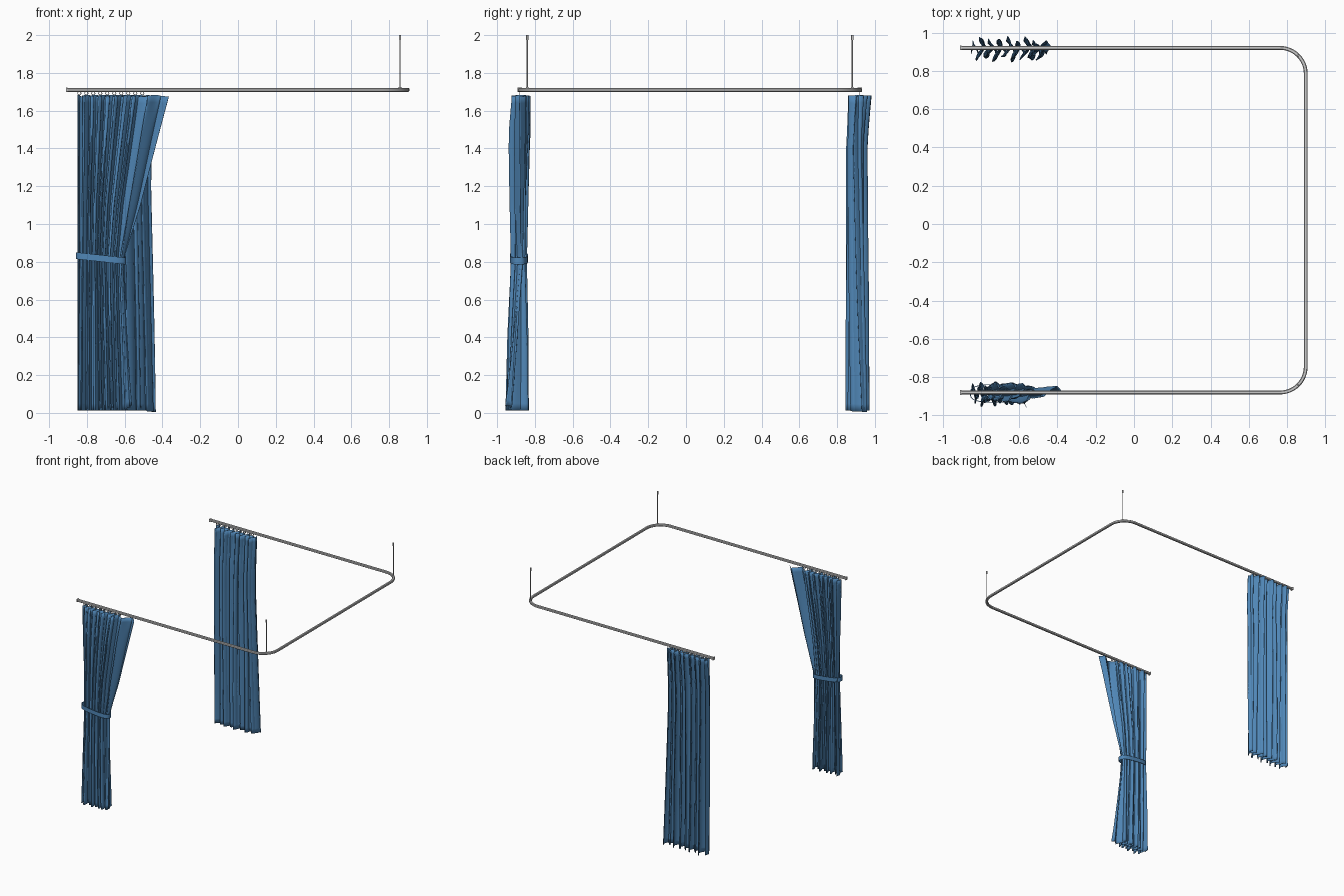
import bpy, bmesh, math
from mathutils import Vector

if "Cube" in bpy.data.objects:
    bpy.data.objects.remove(bpy.data.objects["Cube"])

BLUE = bpy.data.materials.new("blue_cloth")
BLUE.diffuse_color = (0.08, 0.24, 0.47, 1)
BLUE.use_nodes = True
BLUE.node_tree.nodes["Principled BSDF"].inputs["Base Color"].default_value = BLUE.diffuse_color


def make(name, bm, mat=None, smooth=True):
    bmesh.ops.recalc_face_normals(bm, faces=bm.faces)
    me = bpy.data.meshes.new(name)
    bm.to_mesh(me)
    bm.free()
    ob = bpy.data.objects.new(name, me)
    bpy.context.collection.objects.link(ob)
    if mat:
        me.materials.append(mat)
    if smooth:
        bpy.ops.object.select_all(action='DESELECT')
        ob.select_set(True)
        bpy.context.view_layer.objects.active = ob
        bpy.ops.object.shade_smooth_by_angle(angle=math.radians(40))
    return ob


def sweep(bm, path, profile, closed=False):
    """Sweep a (side, up) profile along a path of near-horizontal points."""
    n, m, rings = len(path), len(profile), []
    for i, p in enumerate(path):
        a = path[(i - 1) % n] if closed else path[max(i - 1, 0)]
        b = path[(i + 1) % n] if closed else path[min(i + 1, n - 1)]
        t = b - a
        side = Vector((t.y, -t.x, 0)).normalized()
        rings.append([bm.verts.new(p + side * s + Vector((0, 0, u))) for s, u in profile])
    for i in range(n if closed else n - 1):
        r, q = rings[i], rings[(i + 1) % n]
        for j in range(m):
            bm.faces.new((r[j], r[(j + 1) % m], q[(j + 1) % m], q[j]))
    if not closed:
        bm.faces.new(rings[0])
        bm.faces.new(rings[-1])


def lerp_table(table, z):
    """Smoothly interpolate (z, value) pairs listed from bottom to top."""
    for (z0, a), (z1, b) in zip(table, table[1:]):
        if z <= z1:
            t = max(0, (z - z0) / (z1 - z0))
            return a + (b - a) * t
    return table[-1][1]


# U-shaped rail with rounded corners
Z, YF, YB, XR, R = 1.71, -0.88, 0.92, 0.897, 0.135
path = [Vector((-0.905, YF, Z))]
for cy, a0 in ((YF + R, -90), (YB - R, 0)):
    for k in range(13):
        a = math.radians(a0 + 7.5 * k)
        path.append(Vector((XR - R + R * math.cos(a), cy + R * math.sin(a), Z)))
path.append(Vector((-0.905, YB, Z)))
h, c = 0.010, 0.006
bm = bmesh.new()
sweep(bm, path, [(-h, -c), (-c, -h), (c, -h), (h, -c), (h, c), (c, h), (-c, h), (-h, c)])
make("curtain_rail", bm)

# Rail end caps
for label, y in (("front", YF), ("back", YB)):
    bm = bmesh.new()
    bmesh.ops.create_cube(bm, size=1)
    bmesh.ops.scale(bm, vec=(0.008, 0.024, 0.024), verts=bm.verts)
    bmesh.ops.translate(bm, vec=(-0.906, y, Z), verts=bm.verts)
    make(label + "_end_cap", bm, smooth=False)

# Ceiling hanger rods at the two corners, with a cap and a lower clamp
d = R * (1 - math.sqrt(0.5))
for label, y in (("front", YF + d), ("back", YB - d)):
    bm = bmesh.new()
    for r, z0, z1 in ((0.0035, Z, 1.99), (0.006, 1.975, 2.0), (0.007, 1.715, 1.725)):
        v = bmesh.ops.create_cone(bm, cap_ends=True, segments=12, radius1=r, radius2=r,
                                  depth=z1 - z0)["verts"]
        bmesh.ops.translate(bm, vec=(XR - d, y, (z0 + z1) / 2), verts=v)
    make(label + "_hanger_rod", bm)


def curtain(name, y0, left, body, flap, amp, flap_y, seed, folds=8.5):
    """Pleated cloth sheet; tables give its shape against height."""
    NU, NZ, S, TOP = 200, 44, 0.88, 1.682
    bm, grid = bmesh.new(), []
    for j in range(NZ + 1):
        z = 0.012 + (TOP - 0.012) * j / NZ
        xl, xb, fl, A = (lerp_table(t, z) for t in (left, body, flap, amp))
        top = max(0, (z - 1.4) / 0.28) ** 2
        row = []
        for i in range(NU + 1):
            u = i / NU
            s, f = min(u / S, 1), max(0, (u - S) / (1 - S))
            ph = 2 * math.pi * folds * u + 0.5 * math.sin(1.7 * z + 9 * u + seed)
            vary = 0.76 + 0.24 * math.sin(31 * u + seed + 0.8 * z)
            fade = 1 - 0.55 * f
            # folds overhang into omega loops
            x = xl + (xb - xl) * s + fl * f
            x += (xb - xl) * 0.045 * math.sin(2 * ph + seed * 0.3) * fade * min(1, 8 * u)
            y = lerp_table(y0, z) + A * vary * fade * math.sin(ph)
            y += 0.006 * math.sin(3 * ph + seed) * top + lerp_table(flap_y, z) * f
            zz = z - 0.006 * top * (1 - math.cos(ph)) / 2
            if j < 4:
                zz += lerp_table(flap_y, 0) * -0.4 * f * (1 - j / 4)
            row.append(bm.verts.new((x, y, zz)))
        grid.append(row)
    for a, b in zip(grid, grid[1:]):
        for i in range(NU):
            bm.faces.new((a[i], a[i + 1], b[i + 1], b[i]))
    ob = make(name, bm, BLUE)
    mod = ob.modifiers.new("cloth_thickness", 'SOLIDIFY')
    mod.thickness = 0.002
    mod.offset = 0


# Front curtain, gathered by its tie, with a swept free edge
curtain("front_curtain",
        y0=[(0, -0.895), (0.8, -0.885), (1.4, -0.883), (1.68, -0.875)],
        left=[(0, -0.85), (0.8, -0.842), (1.68, -0.85)],
        body=[(0, -0.605), (0.8, -0.632), (1.1, -0.605), (1.68, -0.52)],
        flap=[(0, 0.045), (0.8, 0.025), (1.1, 0.09), (1.68, 0.15)],
        amp=[(0, 0.062), (0.4, 0.055), (0.8, 0.042), (1.5, 0.058), (1.68, 0.05)],
        flap_y=[(0, -0.07), (0.8, 0), (1.68, 0.0)], seed=1.0)

# Back curtain, hanging straight
curtain("back_curtain",
        y0=[(0, 0.908), (1.4, 0.905), (1.68, 0.92)],
        left=[(0, -0.85), (1.68, -0.85)],
        body=[(0, -0.49), (1.2, -0.51), (1.68, -0.50)],
        flap=[(0, 0.05), (1.68, 0.04)],
        amp=[(0, 0.064), (1.5, 0.056), (1.68, 0.056)],
        flap_y=[(0, 0.02), (1.68, -0.02)], seed=3.2)

# Tie band around the front curtain, sloping down to the right
loop = []
for k in range(48):
    a = 2 * math.pi * k / 48
    ca, sa = math.cos(a), math.sin(a)
    x = -0.725 + 0.13 * math.copysign(abs(ca) ** 0.7, ca)
    y = -0.885 + 0.046 * math.copysign(abs(sa) ** 0.7, sa)
    loop.append(Vector((x, y, 0.818 - 0.11 * (x + 0.725))))
bm = bmesh.new()
sweep(bm, loop, [(-0.002, -0.018), (0.002, -0.018), (0.002, 0.018), (-0.002, 0.018)], True)
make("curtain_tie", bm, BLUE)

# Glider rings joining the rail to the curtains
for label, y in (("front", YF), ("back", YB)):
    bm = bmesh.new()
    for k in range(10):
        x = -0.84 + 0.037 * k
        ring = [Vector((0.009 * math.cos(t * math.pi / 6), 0.009 * math.sin(t * math.pi / 6), 0))
                for t in range(12)]
        old = set(bm.verts)
        sweep(bm, ring, [(-0.002, -0.002), (0.002, -0.002), (0.002, 0.002), (-0.002, 0.002)], True)
        new = [v for v in bm.verts if v not in old]
        for v in new:
            px, py, pz = v.co
            v.co = (x + px, y + pz, 1.692 + py)
    make(label + "_gliders", bm)
